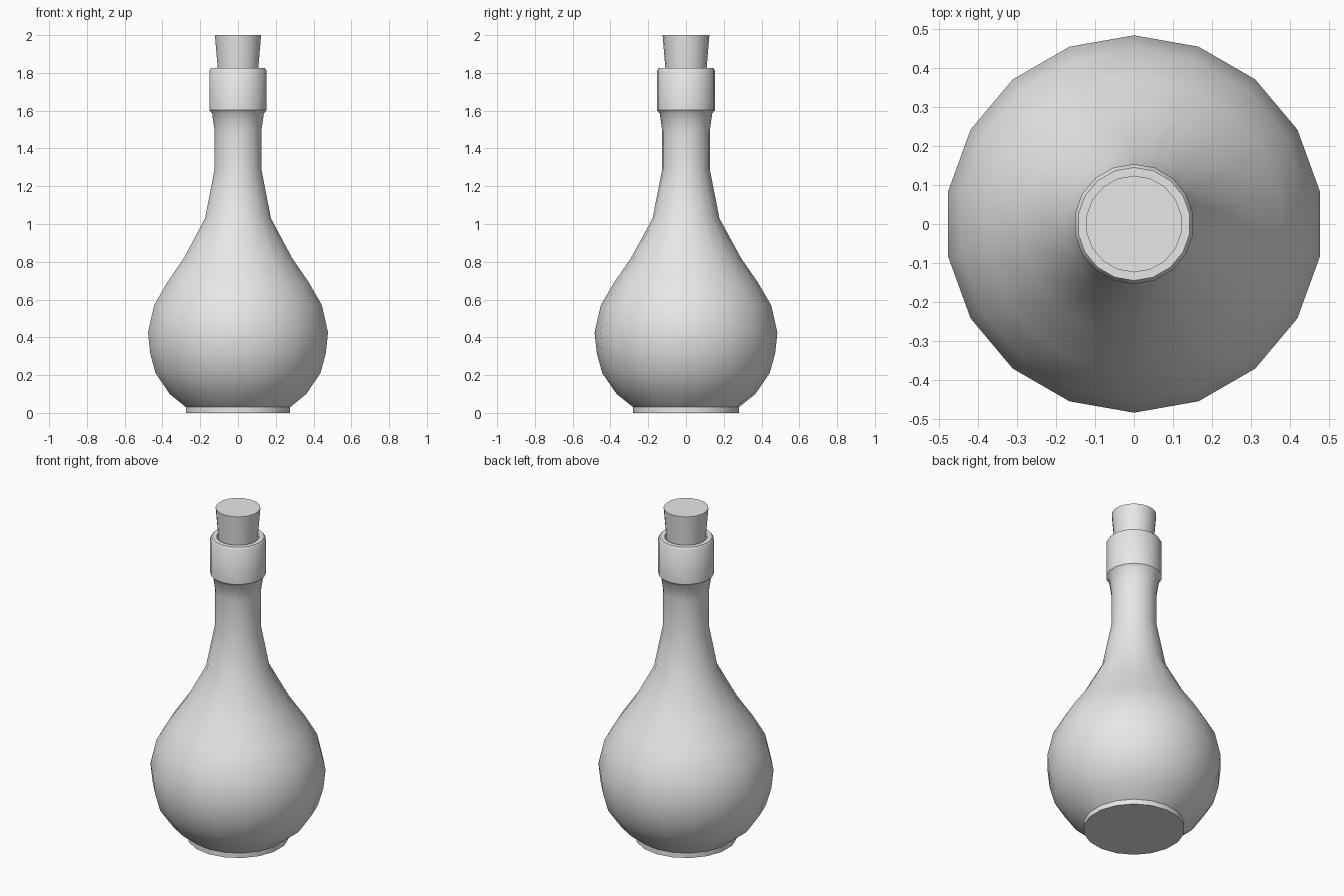
import bpy
import bmesh
import math

if "Cube" in bpy.data.objects:
    bpy.data.objects.remove(bpy.data.objects["Cube"])

SIDES = 18

grey = bpy.data.materials.new("plain grey")
grey.diffuse_color = (0.8, 0.8, 0.8, 1.0)
grey.use_nodes = True
grey.node_tree.nodes["Principled BSDF"].inputs["Base Color"].default_value = grey.diffuse_color


def lathe(name, profile):
    """Turn an (r, z) profile about z, closing both ends with flat caps."""
    bm = bmesh.new()
    rings = []
    for r, z in profile:
        ring = []
        for i in range(SIDES):
            a = math.pi / 2 + 2 * math.pi * i / SIDES
            ring.append(bm.verts.new((r * math.cos(a), r * math.sin(a), z)))
        rings.append(ring)
    for low, high in zip(rings, rings[1:]):
        for i in range(SIDES):
            j = (i + 1) % SIDES
            bm.faces.new((low[i], low[j], high[j], high[i]))
    bm.faces.new(rings[0][::-1])
    bm.faces.new(rings[-1])
    mesh = bpy.data.meshes.new(name)
    bm.to_mesh(mesh)
    bm.free()
    mesh.materials.append(grey)
    obj = bpy.data.objects.new(name, mesh)
    bpy.context.collection.objects.link(obj)
    bpy.ops.object.select_all(action='DESELECT')
    obj.select_set(True)
    bpy.context.view_layer.objects.active = obj
    bpy.ops.object.shade_smooth_by_angle(angle=math.radians(35))
    return obj


# Bottle: foot, round belly, neck, collar and a shallow open mouth
lathe("bottle", [
    (0.28, 0.0), (0.28, 0.03), (0.367, 0.10), (0.443, 0.21), (0.472, 0.315),
    (0.484, 0.425), (0.451, 0.57), (0.381, 0.69), (0.291, 0.82),
    (0.177, 1.03), (0.126, 1.29), (0.126, 1.495), (0.139, 1.585),
    (0.154, 1.603), (0.154, 1.812), (0.145, 1.825),
    (0.118, 1.825), (0.112, 1.815), (0.112, 1.70),
])

# Cork: tapered stopper seated in the mouth
lathe("cork", [(0.098, 1.69), (0.124, 2.0)])
